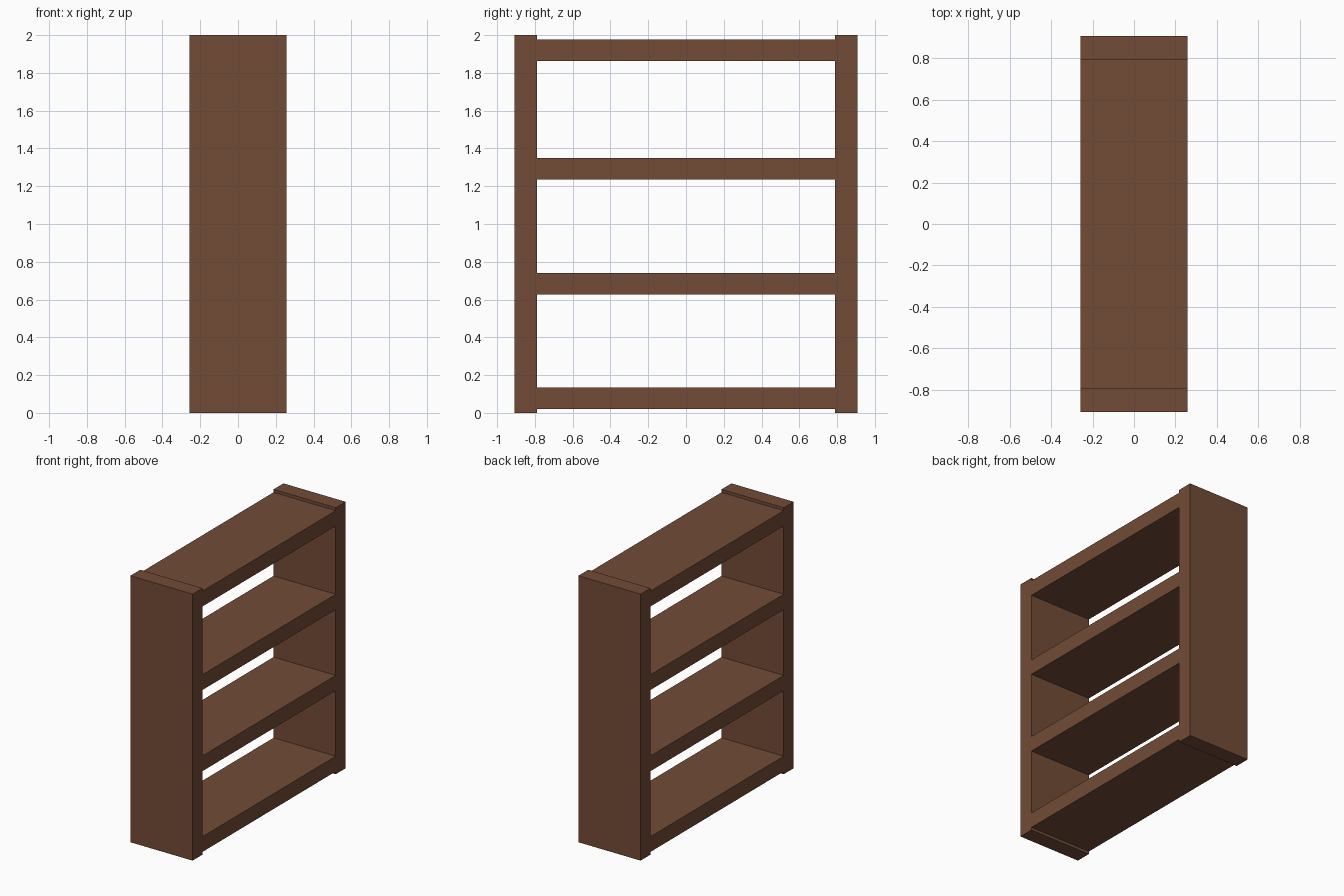
import bpy

if "Cube" in bpy.data.objects:
    bpy.data.objects.remove(bpy.data.objects["Cube"])

DEPTH = 0.516      # full size along x
HEIGHT = 2.0
OUTER_Y = 0.907    # outer face of the side panels
INNER_Y = 0.79     # inner face of the side panels
SHELF_THICKNESS = 0.115

wood = bpy.data.materials.new("brown_wood")
wood.diffuse_color = (0.17, 0.072, 0.038, 1.0)
wood.use_nodes = True
wood.node_tree.nodes["Principled BSDF"].inputs["Base Color"].default_value = wood.diffuse_color


def board(name, size, centre):
    bpy.ops.mesh.primitive_cube_add(size=1, location=centre)
    obj = bpy.context.object
    obj.name = name
    obj.scale = size
    bpy.ops.object.transform_apply(location=False, rotation=False, scale=True)
    obj.data.materials.append(wood)
    return obj


# Upright side panels
for name, side in (("left_side_panel", -1), ("right_side_panel", 1)):
    board(name, (DEPTH, OUTER_Y - INNER_Y, HEIGHT),
          (0, side * (OUTER_Y + INNER_Y) / 2, HEIGHT / 2))

# Horizontal shelves, butted between the panels
shelves = {
    "bottom_shelf": 0.078,
    "lower_shelf": 0.684,
    "upper_shelf": 1.293,
    "top_shelf": 1.92,
}
for name, z in shelves.items():
    board(name, (DEPTH, 2 * INNER_Y, SHELF_THICKNESS), (0, 0, z))
